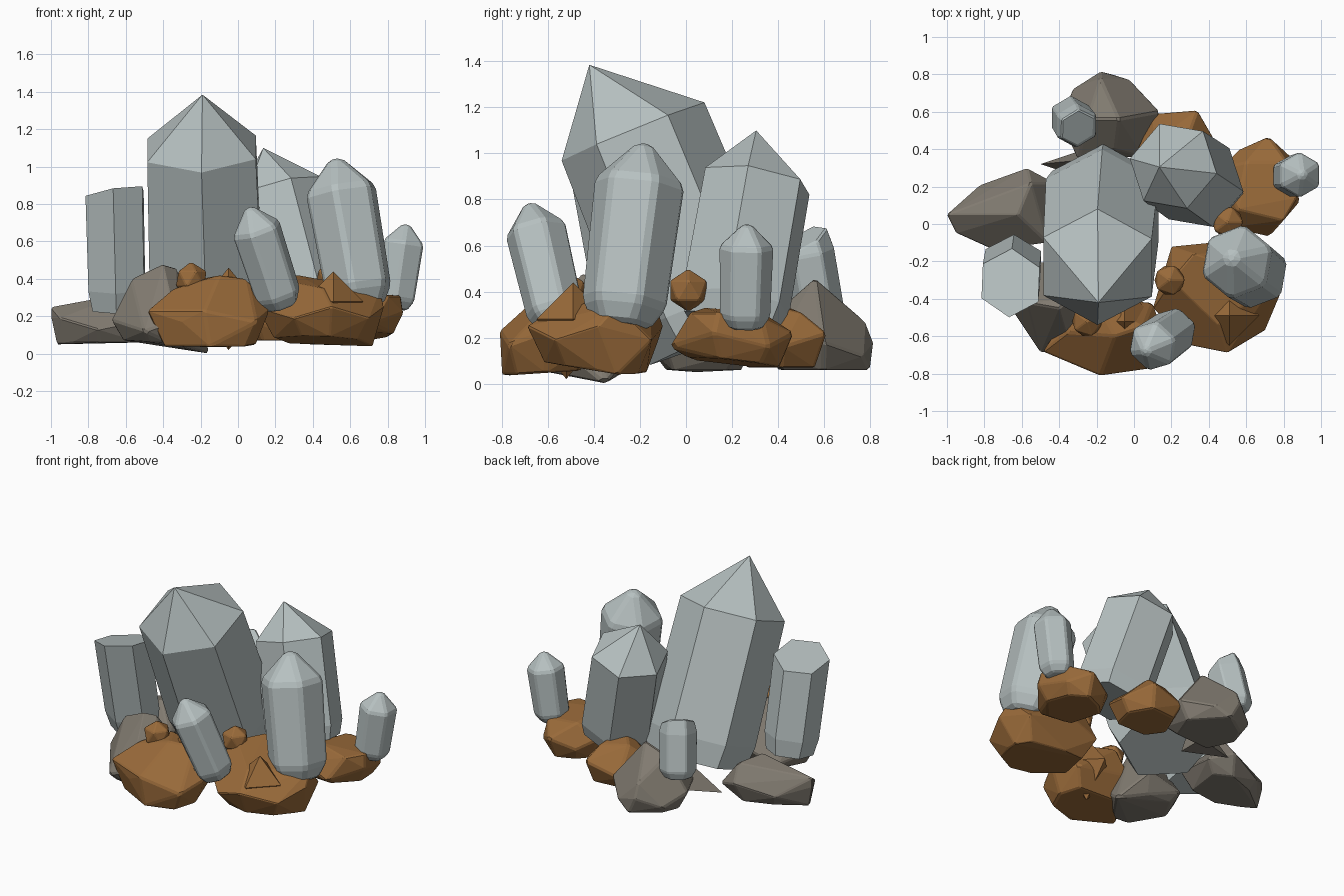
import bpy, bmesh, math
from mathutils import Vector

if "Cube" in bpy.data.objects:
    bpy.data.objects.remove(bpy.data.objects["Cube"])


def material(name, rgb):
    m = bpy.data.materials.new(name)
    m.diffuse_color = (*rgb, 1)
    m.use_nodes = True
    m.node_tree.nodes["Principled BSDF"].inputs["Base Color"].default_value = m.diffuse_color
    return m


CRYSTAL = material("pale_crystal", (0.47, 0.53, 0.53))
BROWN = material("brown_rock", (0.32, 0.145, 0.042))
GREY = material("grey_rock", (0.22, 0.197, 0.163))


def finish(name, bm, mat, bevel=0.0):
    bmesh.ops.recalc_face_normals(bm, faces=bm.faces[:])
    me = bpy.data.meshes.new(name)
    bm.to_mesh(me)
    bm.free()
    me.materials.append(mat)
    ob = bpy.data.objects.new(name, me)
    bpy.context.collection.objects.link(ob)
    if bevel:
        b = ob.modifiers.new("soft_edges", 'BEVEL')
        b.width, b.segments, b.limit_method = bevel, 1, 'ANGLE'
        b.angle_limit = math.radians(20)
    return ob


def crystal(name, base, top, rings, phase, apex=None, tilt=(0, 0), bevel=0.0):
    """Six-sided column along base->top; rings are (fraction, radius)."""
    base, top = Vector(base), Vector(top)
    d = (top - base).normalized()
    e1 = (Vector((1, 0, 0)) - d * d.x).normalized()
    e2 = d.cross(e1)
    bm = bmesh.new()
    loops = []
    for i, (t, r) in enumerate(rings):
        loop = []
        for k in range(6):
            a = math.radians(phase + 60 * k)
            off = (e1 * math.cos(a) + e2 * math.sin(a)) * r
            p = base.lerp(top, t) + off
            if i == len(rings) - 1:
                p += d * (off.x * tilt[0] + off.y * tilt[1])
            loop.append(bm.verts.new(p))
        loops.append(loop)
    for lo, hi in zip(loops, loops[1:]):
        for k in range(6):
            bm.faces.new((lo[k], lo[k - 1], hi[k - 1], hi[k]))
    bm.faces.new(loops[0])
    if apex:
        tip = bm.verts.new(apex)
        for k in range(6):
            bm.faces.new((loops[-1][k - 1], loops[-1][k], tip))
    else:
        bm.faces.new(loops[-1])
    finish(name, bm, CRYSTAL, bevel)


def hull(name, pts, mat, bevel=0.01):
    bm = bmesh.new()
    for p in pts:
        bm.verts.new(p)
    res = bmesh.ops.convex_hull(bm, input=bm.verts[:])
    junk = {v for v in res["geom_interior"] + res["geom_unused"]
            if isinstance(v, bmesh.types.BMVert)}
    bmesh.ops.delete(bm, geom=list(junk), context='VERTS')
    bmesh.ops.dissolve_limit(bm, angle_limit=math.radians(6),
                             verts=bm.verts[:], edges=bm.edges[:])
    finish(name, bm, mat, bevel)


def rock(name, outline, zlow, zmid, tops, mat, slope=(0, 0)):
    """Chunky boulder: plan outline at mid height, sloped shrunken foot, ridge points."""
    cx = sum(p[0] for p in outline) / len(outline)
    cy = sum(p[1] for p in outline) / len(outline)
    pts = [(x, y, zmid + 0.03 * (-1) ** i) for i, (x, y) in enumerate(outline)]
    pts += [(cx + (x - cx) * 0.75, cy + (y - cy) * 0.75,
             zlow + slope[0] * (x - cx) + slope[1] * (y - cy)) for x, y in outline]
    hull(name, pts + list(tops), mat)


# Sharp, large crystals
crystal("main_crystal", (-0.165, 0.135, 0.2), (-0.195, -0.23, 1.095),
        [(0, 0.315), (0.16, 0.348), (1, 0.335)], 90, apex=(-0.19, -0.42, 1.385))
crystal("rear_crystal", (0.37, 0.2, 0.26), (0.21, 0.31, 0.88),
        [(0, 0.225), (0.14, 0.25), (1, 0.245)], 48, apex=(0.135, 0.305, 1.1))

# Cut-off crystals
crystal("left_flat_crystal", (-0.645, -0.205, 0.24), (-0.66, -0.315, 0.855),
        [(0, 0.15), (0.18, 0.172), (1, 0.176)], 28, tilt=(0.14, -0.36))
crystal("back_small_crystal", (-0.345, 0.58, 0.28), (-0.3, 0.515, 0.63),
        [(0, 0.085), (0.14, 0.118), (0.82, 0.122), (1, 0.105)], 30,
        tilt=(-0.25, 0.3), bevel=0.008)

# Rounded crystals: tapered foot, straight body, blunt pointed tip
SHAPE = [(0, 0.66), (0.12, 0.96), (0.79, 1.02), (1, 0.2)]
for name, base, top, r, phase in [
        ("front_crystal", (0.235, -0.555, 0.25), (0.06, -0.68, 0.78), 0.136, 20),
        ("right_front_crystal", (0.66, -0.28, 0.25), (0.52, -0.18, 1.04), 0.2, 20),
        ("right_small_crystal", (0.835, 0.255, 0.24), (0.9, 0.265, 0.69), 0.12, 30)]:
    crystal(name, base, top, [(t, k * r) for t, k in SHAPE], phase, bevel=r * 0.1)

# Brown boulders
rock("front_brown_rock",
     [(-0.49, -0.68), (-0.3, -0.76), (-0.18, -0.81), (0.1, -0.77),
      (0.17, -0.6), (0.1, -0.42), (-0.3, -0.4)], 0.045, 0.2,
     [(-0.36, -0.58, 0.34), (-0.1, -0.6, 0.42), (0.05, -0.55, 0.4),
      (-0.2, -0.42, 0.4), (-0.15, -0.8, 0.04)], BROWN, (0, 0.05))
rock("right_front_brown_rock",
     [(0.1, -0.45), (0.3, -0.65), (0.5, -0.69), (0.7, -0.57),
      (0.78, -0.38), (0.72, -0.15), (0.4, -0.1), (0.2, -0.12)], 0.07, 0.22,
     [(0.2, -0.3, 0.4), (0.32, -0.16, 0.42), (0.5, -0.2, 0.37),
      (0.45, -0.54, 0.35), (0.76, -0.3, 0.34), (0.72, -0.3, 0.04)], BROWN, (-0.03, -0.08))
rock("right_brown_rock",
     [(0.46, 0.3), (0.56, 0.4), (0.72, 0.47), (0.84, 0.36), (0.885, 0.12),
      (0.72, -0.07), (0.5, -0.02)], 0.09, 0.19,
     [(0.55, 0.08, 0.33), (0.6, 0.33, 0.31), (0.87, 0.14, 0.31),
      (0.8, 0.02, 0.31), (0.82, 0.33, 0.29)], BROWN, (0.05, -0.08))
rock("back_brown_rock",
     [(0.0, 0.36), (0.1, 0.59), (0.34, 0.61), (0.45, 0.42),
      (0.4, 0.22), (0.1, 0.22)], 0.07, 0.19,
     [(0.12, 0.45, 0.33), (0.3, 0.5, 0.31), (0.25, 0.3, 0.36)], BROWN)

# Grey boulders
rock("back_grey_rock",
     [(-0.4, 0.55), (-0.33, 0.72), (-0.18, 0.815), (-0.02, 0.77),
      (0.14, 0.6), (0.05, 0.36), (-0.3, 0.34)], 0.06, 0.15,
     [(-0.25, 0.56, 0.4), (-0.08, 0.56, 0.46), (-0.18, 0.78, 0.27),
      (-0.1, 0.4, 0.32), (-0.12, 0.8, 0.06)], GREY)
rock("left_grey_rock",
     [(-1.0, 0.05), (-0.82, 0.21), (-0.57, 0.3), (-0.42, 0.22),
      (-0.46, -0.1), (-0.75, -0.14), (-0.95, -0.05)], 0.06, 0.16,
     [(-1.0, 0.05, 0.25), (-0.62, 0.05, 0.32), (-0.55, 0.22, 0.3),
      (-0.97, 0.04, 0.05)], GREY)
rock("front_left_grey_rock",
     [(-0.68, -0.42), (-0.5, -0.69), (-0.33, -0.69), (-0.2, -0.5),
      (-0.3, -0.2), (-0.55, -0.2)], 0.06, 0.15,
     [(-0.57, -0.42, 0.4), (-0.4, -0.45, 0.48), (-0.33, -0.4, 0.46),
      (-0.15, -0.35, 0.0)], GREY, (-0.05, 0))

# Pointed shard between the rear grey boulders
hull("grey_shard", [(-0.5, 0.32, 0.12), (-0.2, 0.42, 0.1), (-0.2, 0.22, 0.1),
                    (-0.2, 0.35, 0.32)], GREY, 0)

# Pebbles and pyramid-shaped chips on the brown boulders
for i, (p, r) in enumerate([((-0.25, -0.52, 0.4), 0.092), ((0.19, -0.3, 0.4), 0.092),
                            ((0.5, 0.01, 0.405), 0.094)]):
    bm = bmesh.new()
    bmesh.ops.create_icosphere(bm, subdivisions=1, radius=r)
    bmesh.ops.translate(bm, verts=bm.verts[:], vec=p)
    finish(f"pebble_{i + 1}", bm, BROWN, 0.005)
for i, ((x, y, z), r, h) in enumerate([((-0.05, -0.52, 0.24), 0.18, 0.22),
                                       ((0.51, -0.49, 0.28), 0.16, 0.16)]):
    hull(f"rock_chip_{i + 1}",
         [(x + r, y, z), (x - r, y, z), (x, y + r, z), (x, y - r, z),
          (x, y, z + h), (x, y, z - h)], BROWN, 0)
